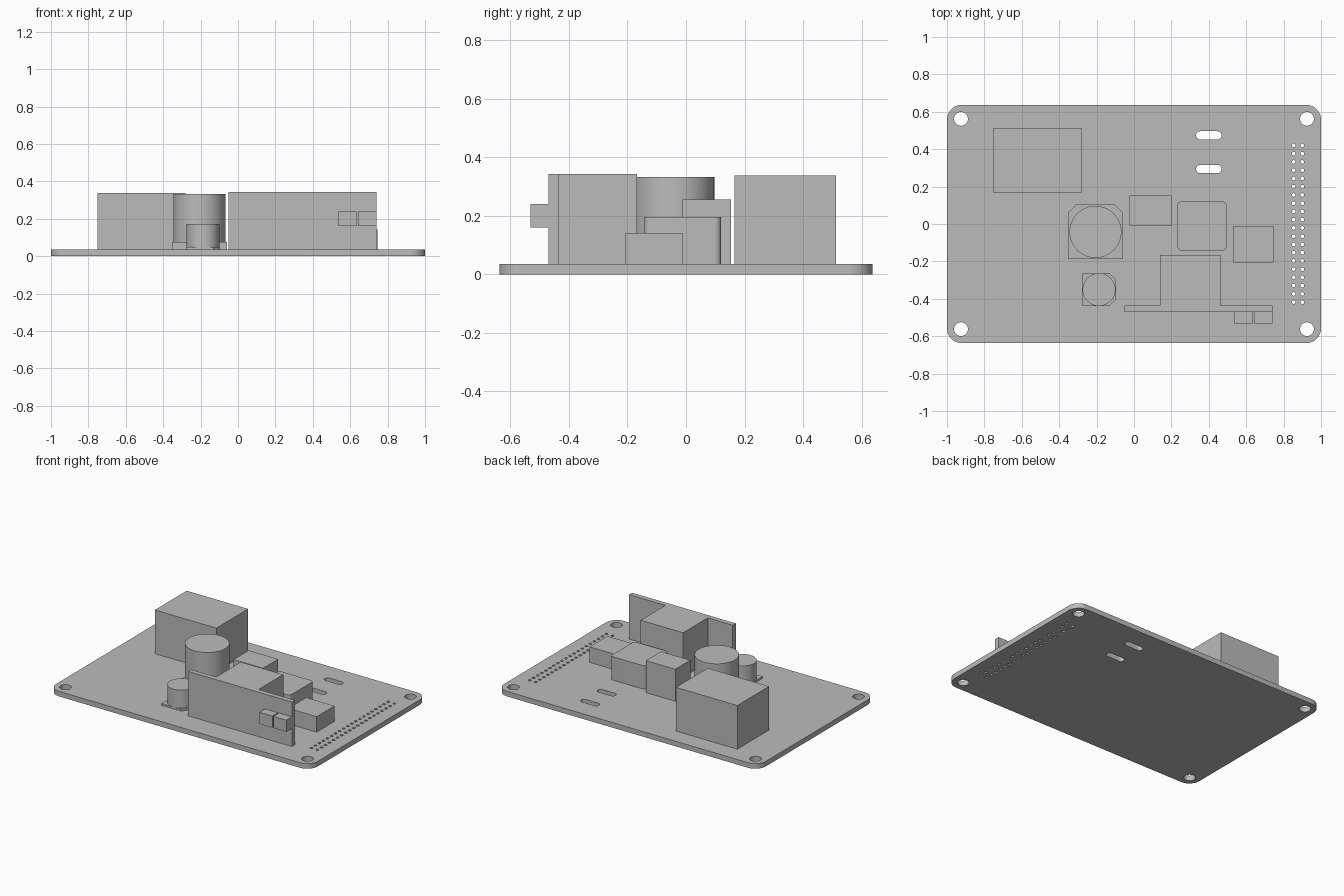
import bpy, bmesh, math

cube = bpy.data.objects.get("Cube")
if cube:
    bpy.data.objects.remove(cube, do_unlink=True)

grey = bpy.data.materials.new("plain grey")
grey.use_nodes = True
grey.diffuse_color = (0.5, 0.5, 0.5, 1)
grey.node_tree.nodes["Principled BSDF"].inputs["Base Color"].default_value = (0.5, 0.5, 0.5, 1)

BOARD_TOP = 0.035


def rounded(x0, x1, y0, y1, r, steps=8):
    """Outline of a rectangle with round corners; steps=1 gives chamfers."""
    points = []
    corners = [(x1 - r, y1 - r), (x0 + r, y1 - r), (x0 + r, y0 + r), (x1 - r, y0 + r)]
    for i, (cx, cy) in enumerate(corners):
        for s in range(steps + 1):
            a = math.pi / 2 * (i + s / steps)
            points.append((cx + r * math.cos(a), cy + r * math.sin(a)))
    return points


def rect(x0, x1, y0, y1):
    return [(x0, y0), (x1, y0), (x1, y1), (x0, y1)]


def circle(cx, cy, r, n=48):
    return [(cx + r * math.cos(2 * math.pi * i / n), cy + r * math.sin(2 * math.pi * i / n))
            for i in range(n)]


def prism(name, outline, z0, z1, holes=()):
    """Extrude an outline, with optional holes, between two heights."""
    bm = bmesh.new()
    edges = []
    for loop in [outline, *holes]:
        verts = [bm.verts.new((x, y, z0)) for x, y in loop]
        edges += [bm.edges.new((verts[i - 1], verts[i])) for i in range(len(verts))]
    if holes:
        bmesh.ops.triangle_fill(bm, edges=edges, use_beauty=True, use_dissolve=False)
    else:
        bm.faces.new(bm.verts)
    result = bmesh.ops.extrude_face_region(bm, geom=bm.faces[:], use_keep_orig=True)
    top = [v for v in result["geom"] if isinstance(v, bmesh.types.BMVert)]
    bmesh.ops.translate(bm, verts=top, vec=(0, 0, z1 - z0))
    bmesh.ops.recalc_face_normals(bm, faces=bm.faces[:])
    mesh = bpy.data.meshes.new(name)
    bm.to_mesh(mesh)
    bm.free()
    mesh.materials.append(grey)
    obj = bpy.data.objects.new(name, mesh)
    bpy.context.collection.objects.link(obj)
    bpy.ops.object.select_all(action="DESELECT")
    obj.select_set(True)
    bpy.context.view_layer.objects.active = obj
    bpy.ops.object.shade_smooth_by_angle(angle=math.radians(30))
    return obj


# Circuit board with mounting holes, slots and two rows of pin holes
holes = [circle(sx * 0.925, sy * 0.562, 0.037, 32) for sx in (-1, 1) for sy in (-1, 1)]
holes += [rounded(0.332, 0.468, y - 0.022, y + 0.022, 0.0215, 6) for y in (0.474, 0.294)]
holes += [circle(x, 0.42 - 0.0441 * row, 0.01, 12) for x in (0.854, 0.9) for row in range(20)]
prism("circuit_board", rounded(-1, 1, -0.637, 0.637, 0.08, 12), 0, BOARD_TOP, holes)

# Large capacitor: base chamfered on the back corners
prism("large_capacitor_base",
      [(-0.353, -0.187), (-0.059, -0.187), (-0.059, 0.06), (-0.106, 0.107),
       (-0.306, 0.107), (-0.353, 0.06)], BOARD_TOP, 0.075)
prism("large_capacitor_can", circle(-0.206, -0.042, 0.139), 0.075, 0.332)

# Small capacitor: base chamfered on the left-hand corners
prism("small_capacitor_base",
      [(-0.278, -0.438), (-0.131, -0.438), (-0.097, -0.404), (-0.097, -0.298),
       (-0.131, -0.264), (-0.278, -0.264)], BOARD_TOP, 0.048)
prism("small_capacitor_can", circle(-0.187, -0.351, 0.088), 0.048, 0.171)

# Front panel with the block behind it, as one T-shaped body
prism("panel_and_block",
      [(-0.052, -0.47), (0.741, -0.47), (0.741, -0.436), (0.463, -0.436), (0.463, -0.167),
       (0.139, -0.167), (0.139, -0.436), (-0.052, -0.436)], BOARD_TOP, 0.342)

# Pair of sockets on the panel
for side, x in (("right", 0.535), ("left", 0.642)):
    prism("panel_socket_" + side, rect(x, x + 0.099, -0.531, -0.47), 0.16, 0.24)

# Box-shaped components
prism("transformer", rect(-0.751, -0.281, 0.165, 0.512), BOARD_TOP, 0.337)
prism("tall_relay", rect(-0.025, 0.2, -0.012, 0.153), BOARD_TOP, 0.256)
prism("inductor", rounded(0.232, 0.495, -0.142, 0.12, 0.022), BOARD_TOP, 0.196)
prism("low_connector", rect(0.53, 0.746, -0.207, -0.012), BOARD_TOP, 0.142)
